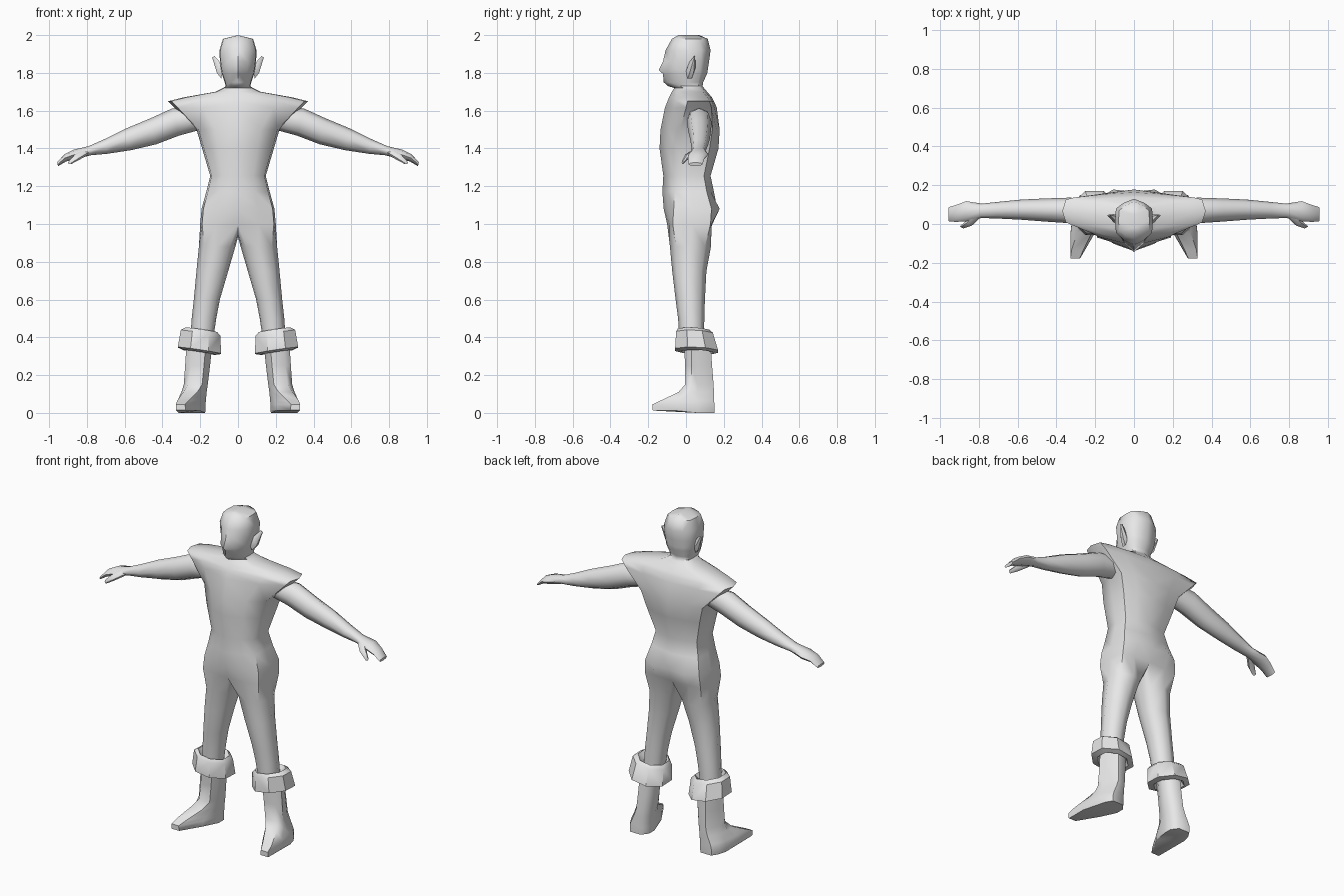
import bpy, bmesh, math
from mathutils import Matrix, Vector

grey = bpy.data.materials.new("plain grey")
grey.diffuse_color = (0.8, 0.8, 0.8, 1)


def loft(bm, rings, closed=True, cap_start=False, cap_end=False):
    """Skin a list of equally long point rings."""
    vs = [[bm.verts.new(p) for p in r] for r in rings]
    n = len(vs[0])
    for a, b in zip(vs, vs[1:]):
        for i in range(n if closed else n - 1):
            j = (i + 1) % n
            bm.faces.new((a[i], a[j], b[j], b[i]))
    if cap_start:
        bm.faces.new(vs[0])
    if cap_end:
        bm.faces.new(vs[-1])


def finish(name, bm, angle=55):
    """Mirror the right half to the left, shade and link."""
    bmesh.ops.remove_doubles(bm, verts=bm.verts[:], dist=0.0005)
    geom = bm.verts[:] + bm.edges[:] + bm.faces[:]
    bmesh.ops.mirror(bm, geom=geom, matrix=Matrix(), merge_dist=0.0005, axis='X')
    bmesh.ops.remove_doubles(bm, verts=bm.verts[:], dist=0.0005)
    bmesh.ops.recalc_face_normals(bm, faces=bm.faces[:])
    me = bpy.data.meshes.new(name)
    bm.to_mesh(me)
    bm.free()
    me.materials.append(grey)
    ob = bpy.data.objects.new(name, me)
    bpy.context.collection.objects.link(ob)
    bpy.ops.object.select_all(action='DESELECT')
    ob.select_set(True)
    bpy.context.view_layer.objects.active = ob
    bpy.ops.object.shade_smooth_by_angle(angle=math.radians(angle))


def half_ring(z, w, yf, yb, sf, sb, k=0.42):
    """Right half of a body section: front centre, side, back centre."""
    return [Vector(p) for p in (
        (0, yf, z), (.55 * w, yf + (sf - yf) * k, z), (.95 * w, sf, z),
        (w, (sf + sb) / 2, z), (.95 * w, sb, z),
        (.55 * w, yb + (sb - yb) * k, z), (0, yb, z))]


def oval(c, u, v, n=8):
    """Ellipse around c spanned by half axes u and v."""
    return [Vector(c) + Vector(u) * math.cos(2 * math.pi * i / n)
            + Vector(v) * math.sin(2 * math.pi * i / n) for i in range(n)]


# Torso, neck and head: one stack of sections (z, half width, front, back, side front, side back)
bm = bmesh.new()
body = [half_ring(*r) for r in (
    (2.0, 0, -.04, .07, -.02, .05),
    (1.98, .08, -.075, .115, -.035, .07),
    (1.92, .098, -.108, .13, -.045, .08),
    (1.86, .096, -.122, .122, -.04, .08),
    (1.815, .09, -.145, .115, -.04, .075),
    (1.795, .086, -.122, .112, -.04, .075),
    (1.75, .07, -.118, .09, -.045, .065),
    (1.73, .066, -.095, .088, -.03, .065),
    (1.72, .078, -.062, .095, -.015, .075),
    (1.70, .12, -.075, .112, -.02, .09),
    (1.67, .29, -.09, .138, -.005, .115),
    (1.65, .37, -.098, .148, .008, .125),
    (1.615, .335, -.112, .163, .0, .135),
    (1.5, .22, -.135, .178, -.03, .14),
    (1.4, .19, -.14, .172, -.05, .125),
    (1.255, .147, -.12, .13, -.06, .095),
    (1.17, .168, -.125, .148, -.06, .11),
    (1.08, .193, -.118, .165, -.065, .135),
    (1.0, .2, -.1, .14, -.07, .13))]
body[-2][5].y = .178
loft(bm, body, closed=False)

# Legs share the last torso section, closed by crotch points
top = body[-1] + [Vector((0, .09, .955)), Vector((0, .03, .93)), Vector((0, -.04, .945))]
angles = [-135, -90, -45, 0, 45, 90, 135, 157, 180, -157]
legs = [top]
for z, x0, x1, yf, yb in ((.88, .014, .207, -.085, .132), (.75, .052, .22, -.073, .108),
                          (.6, .096, .234, -.055, .1), (.5, .115, .245, -.042, .097),
                          (.4, .13, .252, -.035, .095)):
    legs.append([Vector(((x0 + x1) / 2 + (x1 - x0) / 2 * math.cos(math.radians(a)),
                         (yf + yb) / 2 + (yb - yf) / 2 * math.sin(math.radians(a)), z))
                 for a in angles])
loft(bm, legs, cap_end=True)
finish("body", bm)

# Arms and flat hands: (x, z, half height, y, half depth)
bm = bmesh.new()
arm = [oval((x, y, z), (0, ry, 0), (.25 * rz, 0, rz)) for x, z, rz, y, ry in (
    (.21, 1.56, .06, .065, .06), (.33, 1.54, .072, .07, .066), (.45, 1.49, .068, .072, .06),
    (.58, 1.448, .057, .074, .052), (.7, 1.41, .038, .071, .043), (.785, 1.388, .024, .068, .037),
    (.865, 1.368, .025, .066, .052), (.915, 1.35, .019, .055, .044), (.955, 1.316, .01, .05, .037))]
loft(bm, arm, cap_start=True, cap_end=True)
# Thumbs
loft(bm, [oval(c, (r, r * .5, 0), (0, 0, r), 6) for c, r in (
    ((.81, .045, 1.38), .02), ((.855, .0, 1.352), .018), ((.89, -.018, 1.325), .01))],
    cap_start=True, cap_end=True)
finish("arms", bm)

# Pointed ears
bm = bmesh.new()
loft(bm, [oval((x, y, z), (0, ry, 0), (-.008, 0, rz), 6) for x, y, z, ry, rz in (
    (.082, .02, 1.805, .022, .04), (.105, .03, 1.83, .021, .034), (.13, .045, 1.885, .003, .004))],
    cap_start=True, cap_end=True)
finish("ears", bm, 40)

# Folded boot cuffs, tilted down toward the inside
bm = bmesh.new()
cuff = []
for z, rx, ry, cx, cy in ((.405, .06, .06, .19, .03), (.44, .085, .085, .193, .04),
                          (.422, .108, .1, .198, .045), (.33, .118, .117, .204, .056),
                          (.32, .085, .085, .205, .06), (.36, .06, .06, .205, .06)):
    ring = []
    for i in range(8):
        a = math.radians(22.5 + 45 * i)
        x, y = cx + rx * 1.05 * math.cos(a), cy + ry * 1.05 * math.sin(a)
        ring.append((x, y, z + .15 * (x - .2) - .04 * (y - .05)))
    cuff.append(ring)
loft(bm, cuff)
finish("boot_cuffs", bm, 40)

# Boots: (z, inner x, outer x, back y, ankle y, toe y, toe inner x, toe outer x)
bm = bmesh.new()
boot = []
for z, x0, x1, yb, ya, yt, t0, t1 in (
        (.37, .135, .272, .13, .03, -.01, .17, .24), (.25, .148, .28, .138, .03, -.005, .18, .25),
        (.15, .16, .287, .146, .03, -.005, .19, .262), (.11, .166, .3, .148, .02, -.04, .215, .29),
        (.065, .17, .32, .149, -.03, -.135, .262, .322), (.045, .172, .327, .15, -.05, -.178, .28, .328),
        (.015, .172, .328, .15, -.05, -.178, .278, .328), (.0, .174, .327, .15, -.05, -.17, .278, .327)):
    xm = x0 + (t0 - x0) * .3
    pts = ((x0 + .03, yb), (x0, yb - .04), (x0, .06), (xm, ya), (t0, yt),
           (t1, yt), (x1, ya), (x1 - .012, .06), (x1 - .025, yb - .04), (x1 - .05, yb))
    boot.append([(x, y, max(z, .012) if y < .05 else z) for x, y in pts])
loft(bm, boot, cap_start=True, cap_end=True)
finish("boots", bm)
